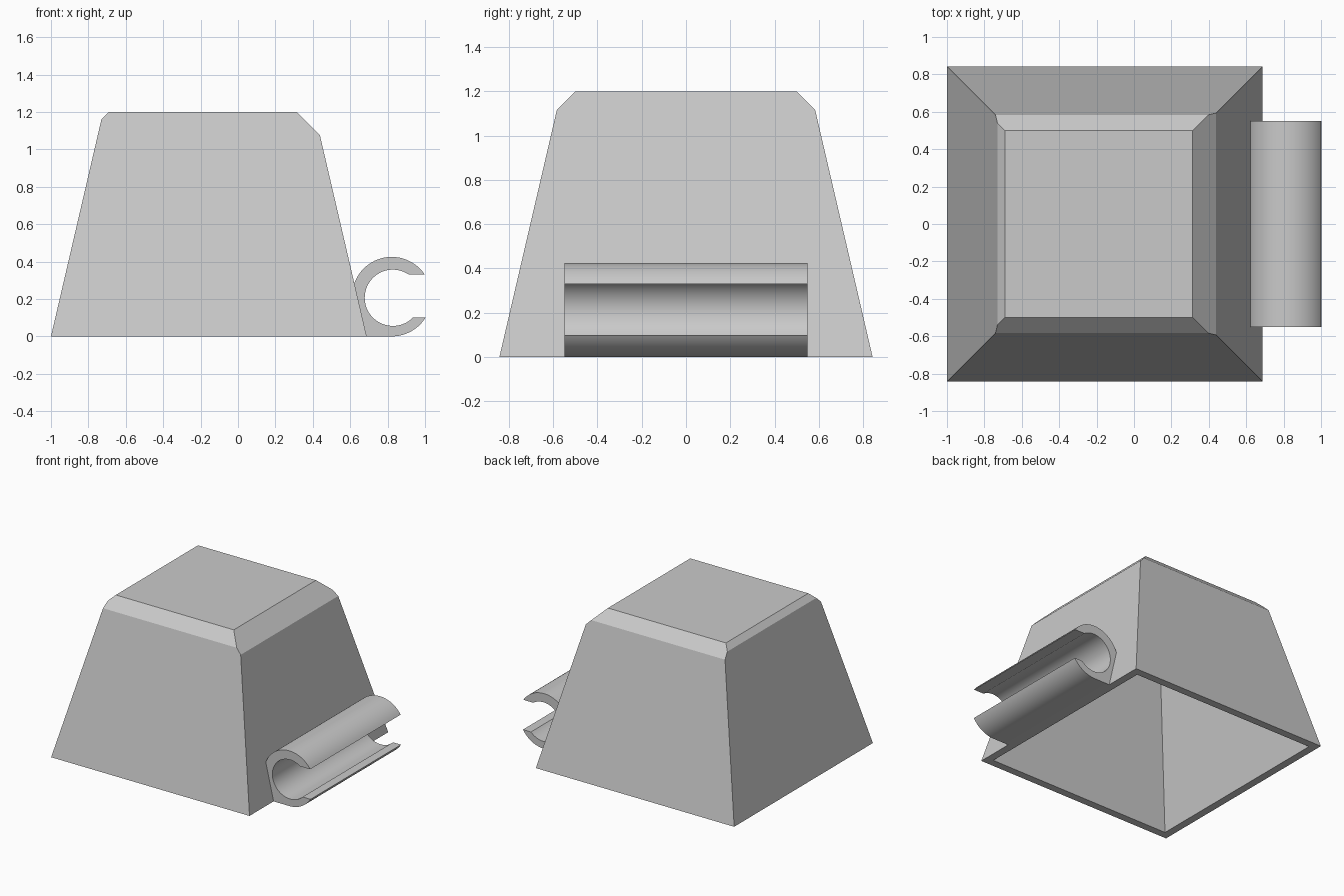
import bpy
import bmesh
from math import asin, cos, sin, pi, radians
from mathutils import Vector

cube = bpy.data.objects.get("Cube")
if cube:
    bpy.data.objects.remove(cube, do_unlink=True)

gray = bpy.data.materials.new("light_gray")
gray.use_nodes = True
color = (0.59, 0.59, 0.59, 1)
gray.diffuse_color = color
gray.node_tree.nodes["Principled BSDF"].inputs["Base Color"].default_value = color

HEIGHT, SLOPE, WALL = 1.2, 0.2325, 0.058


def make_object(name, bm):
    bmesh.ops.recalc_face_normals(bm, faces=bm.faces)
    mesh = bpy.data.meshes.new(name)
    bm.to_mesh(mesh)
    bm.free()
    mesh.materials.append(gray)
    obj = bpy.data.objects.new(name, mesh)
    bpy.context.collection.objects.link(obj)
    return obj


def slice_off(bm, geom, point, normal):
    """Cut away everything beyond a plane, cap the cut and return the rest."""
    cut = bmesh.ops.bisect_plane(bm, geom=geom, dist=1e-6, plane_co=point,
                                 plane_no=normal, clear_outer=True)
    rim = [g for g in cut["geom_cut"] if isinstance(g, bmesh.types.BMEdge)]
    cap = bmesh.ops.edgeloop_fill(bm, edges=rim)["faces"]
    return [g for g in cut["geom"] if g.is_valid] + cap


def tapered_skin(bm, inset):
    """Open-bottomed tapered block with four chamfered top edges."""
    made = bmesh.ops.create_cube(bm, size=4)["verts"]
    geom = list({g for v in made for g in [v, *v.link_edges, *v.link_faces]})
    top = Vector((0, 0, HEIGHT))
    planes = [(top, Vector((0, 0, 1)))]
    # direction, distance of the side at the base, distance of the top edge
    for side, base, edge in [((-1, 0, 0), 1, 0.69), ((1, 0, 0), 0.688, 0.314),
                             ((0, -1, 0), 0.843, 0.5), ((0, 1, 0), 0.843, 0.5)]:
        side = Vector(side)
        planes.append((side * base, side + Vector((0, 0, SLOPE))))
        planes.append((side * edge + top, side + Vector((0, 0, 1))))
    for point, normal in planes:
        normal.normalize()
        geom = slice_off(bm, geom, point - normal * inset, normal)
    geom = slice_off(bm, geom, Vector(), Vector((0, 0, -1)))
    # Remove the floor and return the corners of the opening
    floor = [f for f in geom if isinstance(f, bmesh.types.BMFace)
             and all(abs(v.co.z) < 1e-4 for v in f.verts)]
    corners = list({v for f in floor for v in f.verts})
    bmesh.ops.delete(bm, geom=list(set(floor)), context="FACES_ONLY")
    return corners


# Hollow body: outer and inner skins joined by a flat bottom rim
bm = bmesh.new()
outside = tapered_skin(bm, 0)
inside = tapered_skin(bm, WALL)
around = sorted(outside, key=lambda v: Vector((1, 0)).angle_signed(v.co.xy))
for a, b in zip(around, around[1:] + around[:1]):
    near_a, near_b = (min(inside, key=lambda v: (v.co - c.co).length)
                      for c in (a, b))
    bm.faces.new((a, b, near_b, near_a))
make_object("hollow_body", bm)

# Side clip: C-shaped profile with a web that meets the sloping wall
OUTER, INNER, HALF = 0.2125, 0.1505, 0.55
OUTER_CENTER, INNER_CENTER = (0.822, 0.2125), (0.828, 0.2065)
JAW_TOP, JAW_BOTTOM = 0.33, 0.1


def arc(center, radius, start, end, steps):
    angles = [start + (end - start) * i / steps for i in range(steps + 1)]
    return [(center[0] + radius * cos(a), center[1] + radius * sin(a))
            for a in angles]


def angle_at(center, radius, height):
    return asin((height - center[1]) / radius)


ring = (OUTER_CENTER, OUTER)
bore = (INNER_CENTER, INNER)
profile = arc(*ring, angle_at(*ring, JAW_TOP), radians(161), 28)
profile += [(0.68, 0)]
profile += arc(*ring, 1.5 * pi, 2 * pi + angle_at(*ring, JAW_BOTTOM), 14)
profile += arc(*bore, 2 * pi + angle_at(*bore, JAW_BOTTOM),
               angle_at(*bore, JAW_TOP), 48)

bm = bmesh.new()
face = bm.faces.new([bm.verts.new((x, -HALF, z)) for x, z in profile])
swept = bmesh.ops.extrude_face_region(bm, geom=[face])["geom"]
bmesh.ops.translate(bm, vec=(0, 2 * HALF, 0),
                    verts=[g for g in swept if isinstance(g, bmesh.types.BMVert)])
bm.faces.ensure_lookup_table()
if not face.is_valid or len([f for f in bm.faces if len(f.verts) > 4]) < 2:
    bm.faces.new([v for v in bm.verts if v.co.y < 0])
clip = make_object("side_clip", bm)

bpy.ops.object.select_all(action="DESELECT")
clip.select_set(True)
bpy.context.view_layer.objects.active = clip
bpy.ops.object.shade_smooth_by_angle(angle=radians(25))
